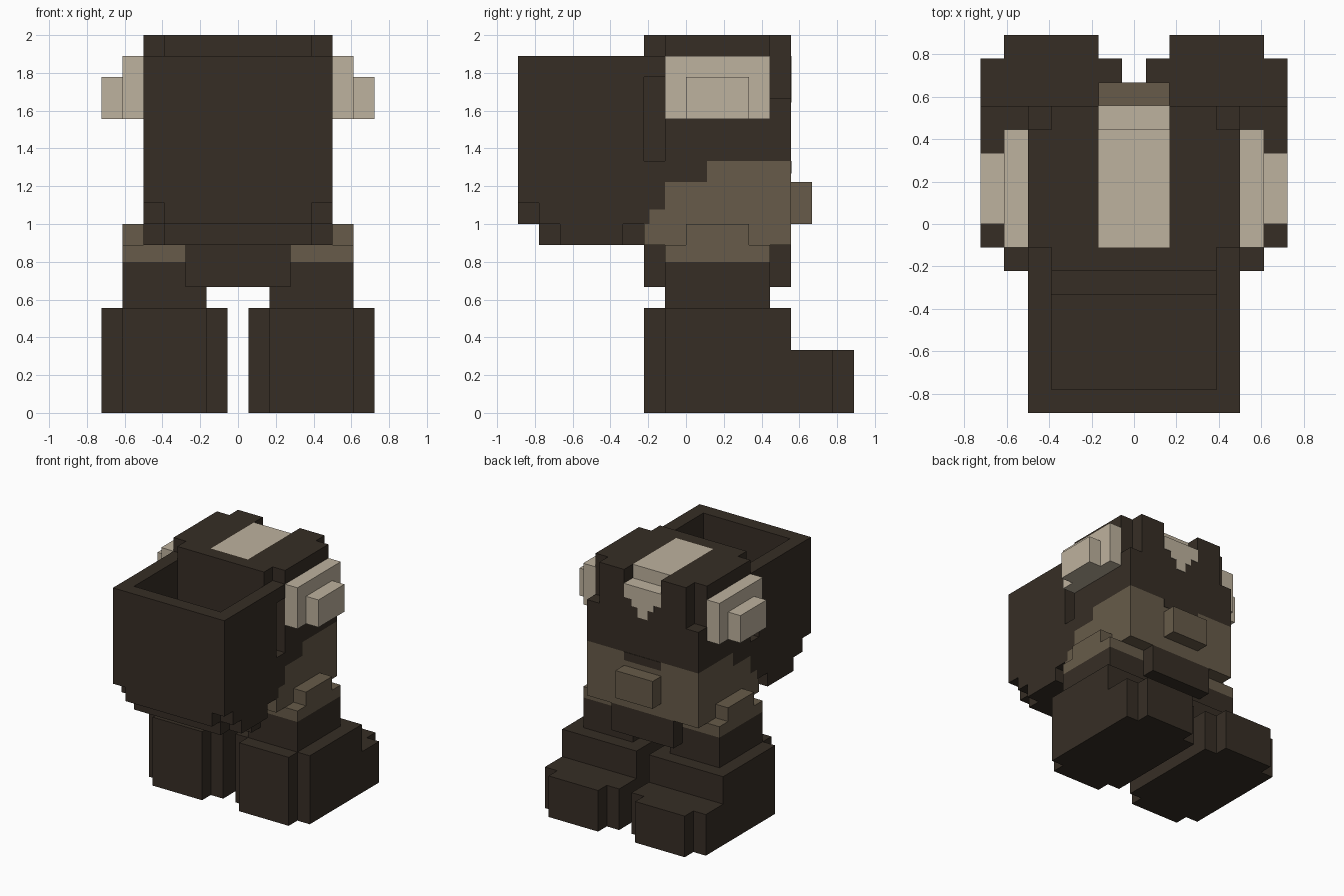
import bpy, bmesh

if "Cube" in bpy.data.objects:
    bpy.data.objects.remove(bpy.data.objects["Cube"])

U = 1 / 9  # block size


def material(name, rgb):
    m = bpy.data.materials.new(name)
    m.diffuse_color = (*rgb, 1)
    m.use_nodes = True
    m.node_tree.nodes["Principled BSDF"].inputs["Base Color"].default_value = m.diffuse_color
    return m


DARK = material("dark brown", (0.037, 0.027, 0.0185))
TAN = material("mid brown", (0.136, 0.105, 0.067))
CREAM = material("cream", (0.515, 0.445, 0.342))


def part(name, mat, boxes, mirror=False):
    """One object from boxes (x0, x1, y0, y1, z0, z1) in block units."""
    bm = bmesh.new()
    for b in boxes:
        spans = [b]
        if mirror:
            spans.append((-b[1], -b[0], *b[2:]))
        for x0, x1, y0, y1, z0, z1 in spans:
            vs = bmesh.ops.create_cube(bm, size=1)["verts"]
            for v in vs:
                v.co.x = (x0 if v.co.x < 0 else x1) * U
                v.co.y = (y0 if v.co.y < 0 else y1) * U
                v.co.z = (z0 if v.co.z < 0 else z1) * U
    me = bpy.data.meshes.new(name)
    bm.to_mesh(me)
    bm.free()
    me.materials.append(mat)
    ob = bpy.data.objects.new(name, me)
    bpy.context.collection.objects.link(ob)
    return ob


# Feet: heel block and toe block, each with trimmed corners
part("feet", DARK, [
    (0.5, 6.5, -1, 5, 0, 5),
    (1.5, 5.5, -2, -1, 0, 5),
    (0.5, 6.5, 5, 7, 0, 3),
    (1.5, 5.5, 7, 8, 0, 3),
], mirror=True)

# Legs with lighter upper band
part("legs", DARK, [(1.5, 5.5, -1, 4, 5, 7.2)], mirror=True)
part("leg_tops", TAN, [(2.5, 5.5, -1, 4, 7.2, 8),
                       (4.5, 5.5, 0, 3, 8, 9)], mirror=True)
part("hips", DARK, [(-2.5, 2.5, -2, 5, 6, 8)])

# Lower torso: light fur stepping up toward the face
part("lower_body", TAN, [
    (-4.5, 4.5, -2, -1.75, 8, 9),
    (-4.5, 4.5, -1.75, -1, 8, 9.7),
    (-4.5, 4.5, -1, 1, 8, 11),
    (-4.5, 4.5, 1, 5, 8, 12),
])
part("nose", TAN, [(-1.5, 1.5, 5, 6, 9, 11)])

# Upper torso and head, back corners slotted, front corners trimmed
part("head", DARK, [
    (-4.5, 4.5, -2, -1.75, 9, 12),
    (-4.5, 4.5, -1.75, -1, 9.7, 12),
    (-4.5, 4.5, -1, 1, 11, 12),
    (-3.5, 3.5, -2, -1, 12, 17),
    (-4.5, 4.5, -1, 4, 12, 17),
    (-4.5, 4.5, 4, 5, 12, 15),
    (-3.5, 3.5, 4, 5, 15, 16.95),
    (-3.5, 3.5, -2, -1, 17, 18),
])
part("head_sides", DARK, [
    (3.5, 4.5, -2, -1, 16, 17),
    (1.5, 4.5, -1, 4, 17, 18),
    (1.5, 3.5, 4, 5, 16.95, 18),
], mirror=True)
part("mask_dip", DARK, [(-1.5, 1.5, 5, 5.03, 11.4, 12)])

# Pale stripe over the crown, stepping down onto the forehead
part("head_stripe", CREAM, [
    (-1.5, 1.5, -1, 4, 17, 18),
    (-1.5, 1.5, 4, 5, 16.95, 17),
])
part("forehead_marking", CREAM, [
    (-1.5, 1.5, 5, 5.03, 16, 17),
    (-0.9, 0.9, 5, 5.03, 15.5, 16),
    (-0.4, 0.4, 5, 5.03, 14.8, 15.5),
])

# Ears
part("ears", CREAM, [
    (4.5, 5.5, -1, 4, 14, 17),
    (5.5, 6.5, 0, 3, 14, 16),
], mirror=True)

# Open basket on the back
part("basket_walls", DARK, [(3.5, 4.5, -8, -2, 10, 17),
                            (3.5, 4.5, -7, -2, 9, 10)], mirror=True)
part("basket_back", DARK, [(-3.5, 3.5, -8, -7, 9, 17)])
part("basket_floor", DARK, [
    (-3.5, 3.5, -7, -2, 8, 10),
    (3.5, 4.5, -6, -3, 8, 9),
    (-4.5, -3.5, -6, -3, 8, 9),
    (-3.5, 3.5, -3, -2, 10, 11),
])
